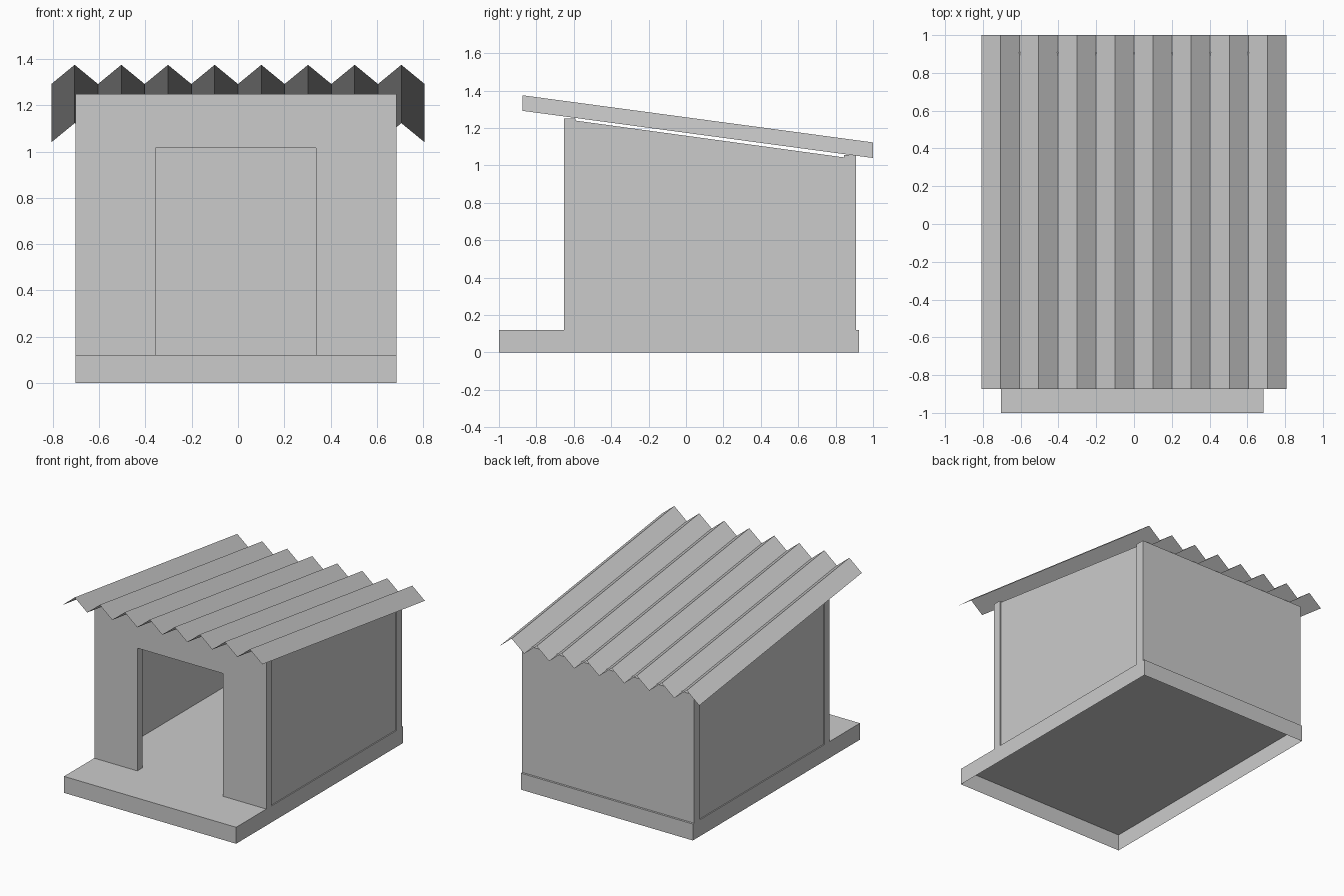
import bpy, bmesh

if "Cube" in bpy.data.objects:
    bpy.data.objects.remove(bpy.data.objects["Cube"])


def make_object(name, verts, faces):
    mesh = bpy.data.meshes.new(name)
    mesh.from_pydata(verts, [], faces)
    mesh.update()
    obj = bpy.data.objects.new(name, mesh)
    bpy.context.collection.objects.link(obj)
    return obj


def extrude_profile(name, profile, place, a, b):
    """Closed prism: 2D profile swept from a to b along the remaining axis."""
    n = len(profile)
    verts = [place(p, q, a) for p, q in profile] + [place(p, q, b) for p, q in profile]
    faces = [list(range(n)), list(range(n, 2 * n))]
    faces += [[i, (i + 1) % n, (i + 1) % n + n, i + n] for i in range(n)]
    obj = make_object(name, verts, faces)
    bm = bmesh.new()
    bm.from_mesh(obj.data)
    bmesh.ops.recalc_face_normals(bm, faces=bm.faces)
    bm.to_mesh(obj.data)
    bm.free()
    return obj


def along_y(p, q, t):
    return (p, t, q)


def along_x(p, q, t):
    return (t, p, q)


X0, X1 = -0.703, 0.685
FLOOR = 0.12
MID = (X0 + X1) / 2

# Floor slab: thin shell, open underneath
base = extrude_profile("floor_base", [(X0, 0), (X1, 0), (X1, FLOOR), (X0, FLOOR)],
                       along_y, -1.0, 0.925)
bm = bmesh.new()
bm.from_mesh(base.data)
bmesh.ops.delete(bm, geom=[f for f in bm.faces if f.normal.z < -0.9], context='FACES_ONLY')
bm.to_mesh(base.data)
bm.free()

# Front wall with doorway
D0, D1, DOOR_TOP = -0.356, 0.337, 1.015
extrude_profile("front_wall",
                [(X0, FLOOR), (D0, FLOOR), (D0, DOOR_TOP), (D1, DOOR_TOP),
                 (D1, FLOOR), (X1, FLOOR), (X1, 1.25), (X0, 1.25)],
                along_y, -0.652, -0.592)

# Back wall
extrude_profile("back_wall", [(X0, FLOOR), (X1, FLOOR), (X1, 1.055), (X0, 1.055)],
                along_y, 0.845, 0.91)

# Side walls with sloping tops, slightly recessed
side = [(-0.592, FLOOR), (0.845, FLOOR), (0.845, 1.043), (-0.592, 1.24)]
for label, s in (("left", -1), ("right", 1)):
    half = (X1 - X0) / 2
    extrude_profile(label + "_wall", side, along_x,
                    MID + s * (half - 0.008), MID + s * (half - 0.065))

# Corrugated sheet roof: 8 ridges, sloping down to the back
STEPS = 16
verts = []
for i in range(STEPS + 1):
    x = -0.807 + 1.614 * i / STEPS
    rise = 0.083 * (i % 2)
    verts += [(x, -0.873, 1.292 + rise), (x, 1.0, 1.04 + rise)]
faces = [(2 * i, 2 * i + 2, 2 * i + 3, 2 * i + 1) for i in range(STEPS)]
make_object("corrugated_roof", verts, faces)
